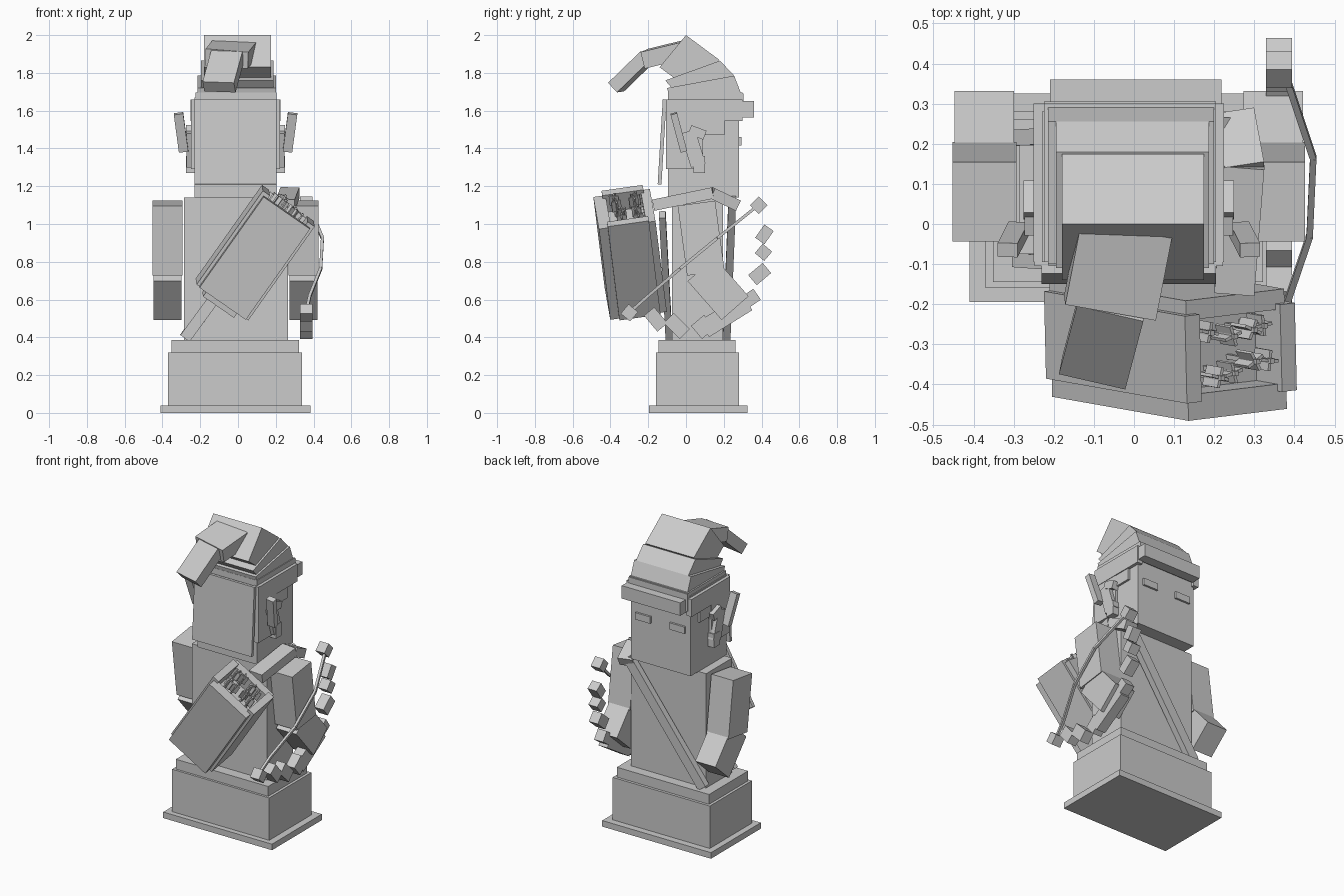
import bpy, bmesh, math, random
from mathutils import Vector, Matrix

if "Cube" in bpy.data.objects:
    bpy.data.objects.remove(bpy.data.objects["Cube"])

random.seed(4)
CX = -0.013  # symmetry plane of the figure


def mesh_object(name, bm):
    bmesh.ops.recalc_face_normals(bm, faces=bm.faces)
    me = bpy.data.meshes.new(name)
    bm.to_mesh(me)
    bm.free()
    ob = bpy.data.objects.new(name, me)
    bpy.context.collection.objects.link(ob)
    return ob


def box(name, x, y, z):
    """Axis-aligned box from (min, max) pairs."""
    bm = bmesh.new()
    size = [b - a for a, b in (x, y, z)]
    mid = [(a + b) / 2 for a, b in (x, y, z)]
    bmesh.ops.create_cube(bm, size=1, matrix=Matrix.Translation(mid) @ Matrix.Diagonal((*size, 1)))
    return mesh_object(name, bm)


def frame(p0, p1, hint):
    z = (Vector(p1) - Vector(p0)).normalized()
    h = Vector(hint)
    x = (h - z * h.dot(z)).normalized()
    return x, z.cross(x), z


def beam(name, p0, p1, w, t, hint=(1, 0, 0)):
    """Box running from p0 to p1; w is measured along hint, t across it."""
    p0, p1 = Vector(p0), Vector(p1)
    rot = Matrix(frame(p0, p1, hint)).transposed().to_4x4()
    mat = Matrix.Translation((p0 + p1) / 2) @ rot @ Matrix.Diagonal((w, t, (p1 - p0).length, 1))
    bm = bmesh.new()
    bmesh.ops.create_cube(bm, size=1, matrix=mat)
    return mesh_object(name, bm)


def prism(name, x0, x1, pts):
    """Side profile (y, z) extruded along x."""
    bm = bmesh.new()
    f = bm.faces.new([bm.verts.new((x0, y, z)) for y, z in pts])
    ext = bmesh.ops.extrude_face_region(bm, geom=[f])
    bmesh.ops.translate(bm, vec=(x1 - x0, 0, 0), verts=[v for v in ext["geom"] if isinstance(v, bmesh.types.BMVert)])
    return mesh_object(name, bm)


# plinth
box("plinth_plate", (-0.41, 0.385), (-0.195, 0.325), (0, 0.04))
box("plinth_block", (-0.37, 0.34), (-0.16, 0.28), (0.04, 0.32))
box("plinth_step", (-0.352, 0.322), (-0.145, 0.262), (0.32, 0.385))

# torso and head
box("torso", (-0.285, 0.265), (-0.075, 0.197), (0.385, 1.14))
box("head", (-0.23, 0.205), (-0.095, 0.28), (1.14, 1.67))
beam("hair_back", (CX, -0.113, 1.66), (CX, -0.14, 1.21), 0.435, 0.02)

# paired details: eyes, hair, ears, arms
for s, side in ((1, "right"), (-1, "left")):
    def sbox(name, x, y, z):
        a, b = CX + s * x[0], CX + s * x[1]
        box(f"{name}_{side}", (min(a, b), max(a, b)), y, z)

    def sbeam(name, p0, p1, w, t, hint=(1, 0, 0)):
        m = lambda p: (CX + s * p[0], p[1], p[2])
        beam(f"{name}_{side}", m(p0), m(p1), w, t, hint)

    sbox("eye", (0.07, 0.18), (0.27, 0.293), (1.415, 1.46))
    sbox("hair_side", (0.2, 0.235), (-0.105, 0.09), (1.29, 1.66))
    sbox("temple_hair", (0.2, 0.232), (0.09, 0.205), (1.47, 1.56))
    sbox("brim_side", (0.2, 0.238), (-0.095, 0.3), (1.545, 1.66))
    sbeam("ear_base", (0.235, 0.01, 1.49), (0.235, 0.065, 1.31), 0.05, 0.08)
    sbox("ear_lobe", (0.2, 0.262), (0.04, 0.1), (1.27, 1.36))
    sbeam("ear_upper", (0.24, 0.02, 1.50), (0.24, 0.1, 1.47), 0.045, 0.05)
    sbeam("ear_tip", (0.302, -0.065, 1.585), (0.275, -0.012, 1.385), 0.05, 0.036)
    sbeam("upper_arm", (0.36, 0.055, 1.11), (0.36, 0.105, 0.74), 0.16, 0.2)
    sbeam("forearm", (0.36, 0.08, 0.76), (0.36, 0.26, 0.555), 0.148, 0.19)

# hat: brim, leaning stack and drooping tip
box("hat_band", (-0.225, 0.205), (-0.095, 0.3), (1.655, 1.695))
box("brim_front", (-0.225, 0.205), (0.22, 0.305), (1.575, 1.69))
box("brim_peak", (-0.21, 0.218), (0.295, 0.36), (1.565, 1.65))
prism("hat_lower", -0.215, 0.2, [(0.255, 1.785), (0.292, 1.69), (-0.09, 1.68), (-0.1, 1.72)])
prism("hat_middle", -0.195, 0.187, [(0.18, 1.865), (0.255, 1.785), (-0.05, 1.69), (-0.11, 1.76)])
prism("hat_top", -0.18, 0.175, [(0, 2.0), (0.175, 1.87), (0.05, 1.69), (-0.14, 1.83)])
beam("hat_tail", (-0.02, -0.005, 1.925), (-0.06, -0.21, 1.875), 0.23, 0.09, (1, -0.1, -0.06))
beam("hat_tip", (-0.055, -0.2, 1.89), (-0.1, -0.37, 1.725), 0.17, 0.07, (1, -0.3, -0.1))

# carrying strap over the shoulder and across the body
beam("strap_chest", (0.25, 0.245, 1.13), (-0.28, 0.215, 0.395), 0.065, 0.04, (0.8, 0, -0.6))
beam("strap_back", (0.2, -0.125, 1.05), (-0.28, -0.09, 0.395), 0.06, 0.035, (0.8, 0, -0.6))
beam("strap_shoulder", (0.25, -0.17, 1.1), (0.275, 0.145, 1.165), 0.1, 0.06)
beam("strap_shoulder_front", (0.275, 0.135, 1.165), (0.25, 0.27, 1.1), 0.1, 0.06)

# quiver, built in its own tilted frame
q0, q1 = Vector((-0.085, -0.26, 0.6)), Vector((0.255, -0.32, 1.08))
hint = (0.82, 0.1, -0.57)
u, v, d = frame(q0, q1, hint)
if v.y > 0:
    v = -v  # v points away from the back
length = (q1 - q0).length


def q(a, b, c):
    return q0 + u * a + v * b + d * c


beam("quiver_core", q(0, 0, 0), q(0, 0, length - 0.09), 0.25, 0.2, hint)
beam("quiver_bottom", q(0, 0, -0.035), q(0, 0, 0.02), 0.2, 0.17, hint)
beam("quiver_outer_wall", q(0, 0.125, 0), q(0, 0.125, length), 0.3, 0.065, hint)
beam("quiver_inner_wall", q(0, -0.12, 0), q(0, -0.12, length), 0.3, 0.05, hint)
for s, side in ((1, "right"), (-1, "left")):
    beam(f"quiver_side_wall_{side}", q(s * 0.145, 0, 0), q(s * 0.145, 0, length + 0.02), 0.045, 0.22, hint)

# arrows with crossed feathers
for i in range(8):
    a = -0.085 + 0.057 * (i % 4) + random.uniform(-0.012, 0.012)
    b = -0.045 + 0.085 * (i // 4) + random.uniform(-0.02, 0.02)
    top = length + random.uniform(0.01, 0.06)
    base, tip = q(a, b, length - 0.1), q(a, b, top)
    beam(f"arrow_shaft_{i}", base, tip, 0.012, 0.012, hint)
    turn = random.uniform(0, math.pi / 2)
    for k in range(2):
        ang = turn + k * math.pi / 2
        beam(f"arrow_feather_{i}_{k}", tip - d * 0.075, tip - d * 0.01, 0.052, 0.008,
             u * math.cos(ang) + v * math.sin(ang))

# bow limbs: blocks strung along an arc in the side plane (y, z, tilt, length, thickness)
BX = 0.362
blocks = [(0.385, 1.1, 45, 0.065, 0.065), (0.415, 0.945, 55, 0.085, 0.06), (0.41, 0.85, 50, 0.065, 0.065),
          (0.39, 0.735, 40, 0.1, 0.07), (0.335, 0.6, 35, 0.1, 0.07), (0.21, 0.515, 32, 0.27, 0.1),
          (0.09, 0.455, 40, 0.09, 0.09), (-0.05, 0.46, -45, 0.12, 0.075),
          (-0.16, 0.495, -50, 0.11, 0.07), (-0.3, 0.53, -40, 0.065, 0.065)]
for i, (y, z, ang, ln, th) in enumerate(blocks):
    r = math.radians(ang)
    h = Vector((0, math.cos(r), math.sin(r))) * ln / 2
    c = Vector((BX, y, z))
    beam(f"bow_block_{i}", c - h, c + h, 0.065, th)

# bow string bent around the arm
string = [(0.38, 0.365, 1.085), (0.447, 0.165, 0.925), (0.438, -0.03, 0.765), (0.38, -0.2, 0.62), (0.362, -0.29, 0.54)]
for i, (p, n) in enumerate(zip(string, string[1:])):
    beam(f"bow_string_{i}", p, n, 0.016, 0.016)
